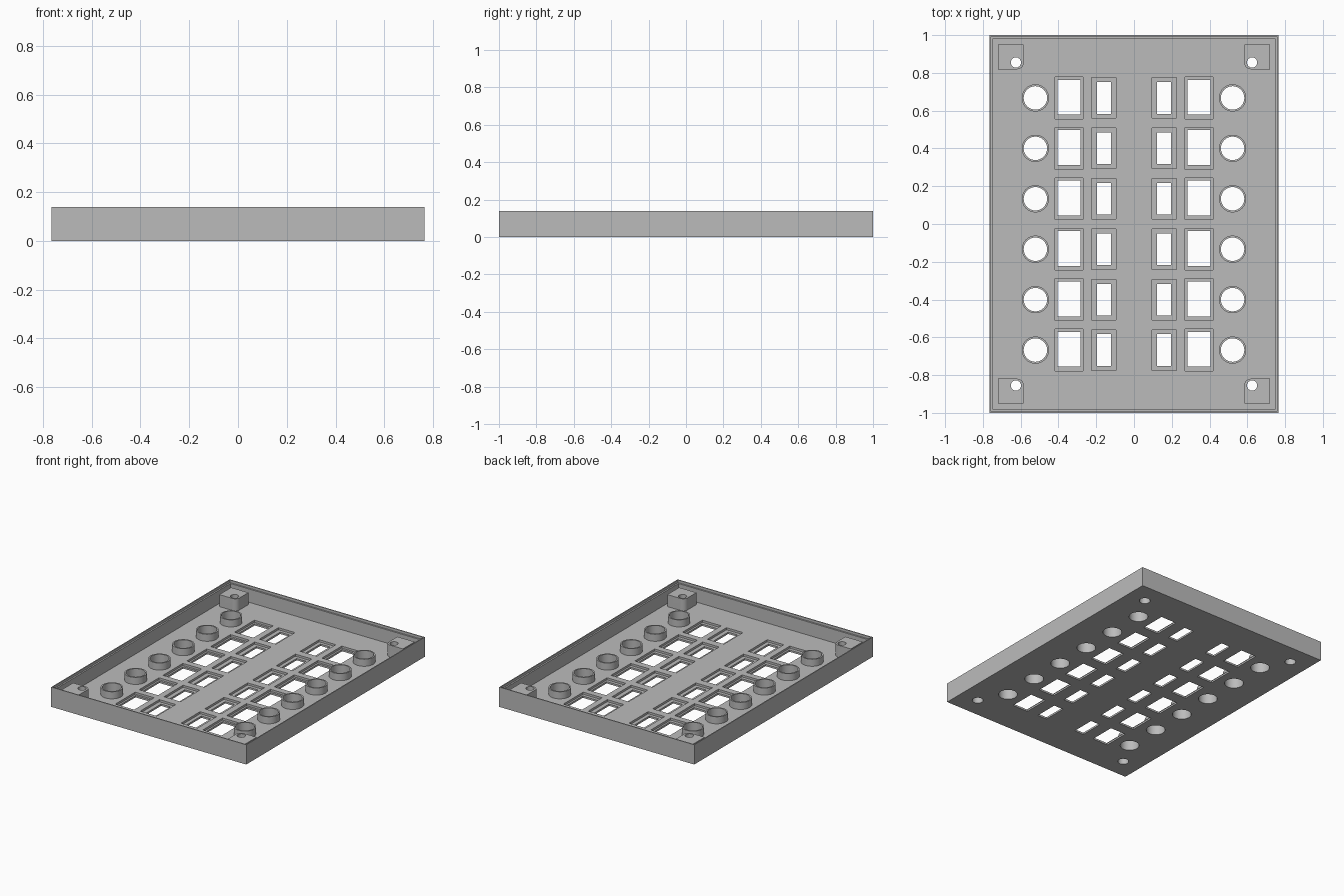
import bpy, bmesh, math
from mathutils import Matrix

if "Cube" in bpy.data.objects:
    bpy.data.objects.remove(bpy.data.objects["Cube"], do_unlink=True)

# Overall sizes
HALF_X, HALF_Y, HEIGHT = 0.765, 1.0, 0.14
FLOOR, LEDGE, POST_TOP, RING_TOP = 0.028, 0.122, 0.113, 0.078
ROWS = [(i - 2.5) * 0.267 for i in range(6)]
SIDES = (-1, 1)

grey = bpy.data.materials.new("plain grey")
grey.use_nodes = True
grey.diffuse_color = (0.5, 0.5, 0.5, 1)
grey.node_tree.nodes["Principled BSDF"].inputs["Base Color"].default_value = (0.5, 0.5, 0.5, 1)


def add_box(bm, x, y, z0, z1, sx, sy):
    mat = Matrix.Translation((x, y, (z0 + z1) / 2)) @ Matrix.Diagonal((sx, sy, z1 - z0, 1))
    return bmesh.ops.create_cube(bm, size=1, matrix=mat)["verts"]


def add_cylinder(bm, x, y, z0, z1, r, segments=48):
    bmesh.ops.create_cone(bm, cap_ends=True, segments=segments, radius1=r, radius2=r,
                          depth=z1 - z0, matrix=Matrix.Translation((x, y, (z0 + z1) / 2)))


def make(name, bm):
    mesh = bpy.data.meshes.new(name)
    bm.to_mesh(mesh)
    bm.free()
    mesh.materials.append(grey)
    obj = bpy.data.objects.new(name, mesh)
    bpy.context.collection.objects.link(obj)
    return obj


def box_set(name, places, z0, z1, sx, sy):
    bm = bmesh.new()
    for x, y in places:
        add_box(bm, x, y, z0, z1, sx, sy)
    return make(name, bm)


def cylinder_set(name, places, z0, z1, r):
    bm = bmesh.new()
    for x, y in places:
        add_cylinder(bm, x, y, z0, z1, r)
    return make(name, bm)


def mirrored(x, ys):
    return [(s * x, y) for s in SIDES for y in ys]


def cut(obj, cutters):
    for cutter in cutters:
        mod = obj.modifiers.new("cut", 'BOOLEAN')
        mod.operation = 'DIFFERENCE'
        mod.solver = 'EXACT'
        mod.object = cutter
    bpy.context.view_layer.update()
    graph = bpy.context.evaluated_depsgraph_get()
    result = bpy.data.meshes.new_from_object(obj.evaluated_get(graph))
    obj.modifiers.clear()
    obj.data = result


# Cutters: round bores and stepped screw holes, shared by floor, rings and posts
screws = mirrored(0.625, (-0.855, 0.855))
bores = cylinder_set("bore_cutter", mirrored(0.522, ROWS), -0.1, 0.3, 0.062)
screw_holes = cylinder_set("screw_cutter", screws, -0.1, 0.3, 0.027)
counterbores = cylinder_set("counterbore_cutter", screws, -0.1, 0.06, 0.036)

# Cutters: tray cavity, lid ledge, pockets and window openings
cavity = box_set("cavity_cutter", [(0, 0)], FLOOR, 0.3, 2 * HALF_X - 0.036, 2 * HALF_Y - 0.036)
ledge = box_set("ledge_cutter", [(0, 0)], LEDGE, 0.3, 2 * HALF_X - 0.014, 2 * HALF_Y - 0.014)
wide_pockets = box_set("wide_pocket_cutter", mirrored(0.343, ROWS), 0.013, 0.1, 0.148, 0.222)
wide_windows = box_set("wide_window_cutter", mirrored(0.343, [y + 0.004 for y in ROWS]),
                       -0.1, 0.1, 0.122, 0.184)
slim_pockets = box_set("slim_pocket_cutter", mirrored(0.16, ROWS), 0.013, 0.1, 0.13, 0.214)
slim_windows = box_set("slim_window_cutter", mirrored(0.158, ROWS), -0.1, 0.1, 0.074, 0.168)

# Tray with floor, walls and lid ledge
tray = box_set("tray", [(0, 0)], 0, HEIGHT, 2 * HALF_X, 2 * HALF_Y)
cut(tray, [cavity, ledge, wide_pockets, wide_windows, slim_pockets, slim_windows,
           bores, screw_holes, counterbores])

# Raised guide rings around the round bores
rings = cylinder_set("guide_rings", mirrored(0.522, ROWS), FLOOR, RING_TOP, 0.072)
cut(rings, [bores])

# Corner screw posts, rounded on the edge facing the middle
bm = bmesh.new()
for x, y in mirrored(0.652, (-0.885, 0.885)):
    verts = add_box(bm, x, y, FLOOR, POST_TOP, 0.136, 0.132)
    inner = [v for v in verts if abs(v.co.x) < abs(x) and abs(v.co.y) < abs(y)]
    edge = [e for e in inner[0].link_edges if e.other_vert(inner[0]) == inner[1]]
    bmesh.ops.bevel(bm, geom=edge, offset=0.035, segments=8, profile=0.5, affect='EDGES')
posts = make("corner_posts", bm)
cut(posts, [screw_holes, counterbores])

# Remove the cutters and smooth the round walls
for cutter in (bores, screw_holes, counterbores, cavity, ledge, wide_pockets,
               wide_windows, slim_pockets, slim_windows):
    bpy.data.objects.remove(cutter, do_unlink=True)
bpy.ops.object.select_all(action='DESELECT')
for obj in (tray, rings, posts):
    obj.select_set(True)
bpy.context.view_layer.objects.active = tray
bpy.ops.object.shade_smooth_by_angle(angle=math.radians(30))
